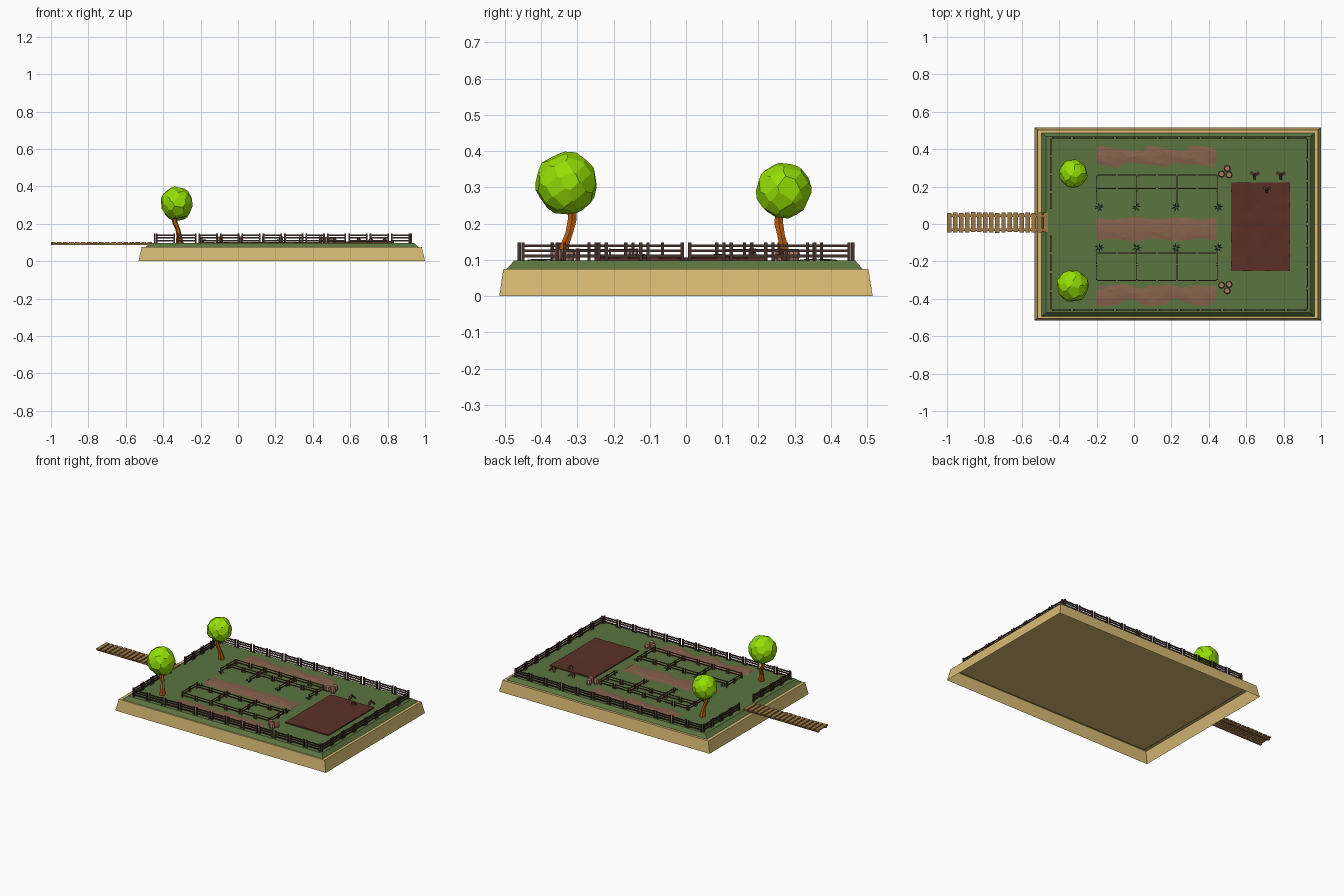
import bpy, bmesh, math, random
from mathutils import Vector, Matrix

if "Cube" in bpy.data.objects:
    bpy.data.objects.remove(bpy.data.objects["Cube"])

random.seed(4)
G = 0.098  # height of the grass


def mat(name, r, g, b):
    m = bpy.data.materials.new(name)
    m.diffuse_color = [(c / 255) ** 2.2 for c in (r, g, b)] + [1]
    m.use_nodes = True
    m.node_tree.nodes["Principled BSDF"].inputs["Base Color"].default_value = m.diffuse_color
    return m


TAN = mat("sand", 214, 184, 114)
GRASS = mat("grass", 92, 116, 66)
SOIL = mat("dark_soil", 92, 52, 42)
EARTH = mat("light_soil", 134, 98, 78)
DARK = mat("dark_wood", 72, 54, 50)
BROWN = mat("trellis_wood", 98, 64, 48)
PLANK = mat("plank_wood", 158, 120, 72)
BARK = mat("bark", 176, 88, 20)
LEAF = mat("foliage", 148, 222, 14)
SPROUT = mat("sprout", 38, 66, 44)
BARREL = mat("barrel_wood", 172, 122, 98)


def obj(name, bm, m):
    bmesh.ops.recalc_face_normals(bm, faces=bm.faces)
    me = bpy.data.meshes.new(name)
    bm.to_mesh(me)
    bm.free()
    me.materials.append(m)
    o = bpy.data.objects.new(name, me)
    bpy.context.collection.objects.link(o)
    return o


def box(bm, c, size, rot=0.0):
    M = Matrix.Translation(c) @ Matrix.Rotation(rot, 4, 'Z') @ Matrix.Diagonal((*size, 1))
    bmesh.ops.create_cube(bm, size=1, matrix=M)


def loft(bm, rings, cap_start=False, cap_end=True):
    vs = [[bm.verts.new(p) for p in r] for r in rings]
    n = len(vs[0])
    for a, b in zip(vs, vs[1:]):
        for i in range(n):
            bm.faces.new((a[i], a[(i + 1) % n], b[(i + 1) % n], b[i]))
    if cap_start:
        bm.faces.new(vs[0])
    if cap_end:
        bm.faces.new(vs[-1])


def rect(x0, x1, y0, y1, z):
    return [(x0, y0, z), (x1, y0, z), (x1, y1, z), (x0, y1, z)]


# sand plinth (hollow underneath) and grass layer
bm = bmesh.new()
loft(bm, [rect(-.532, 1, -.515, .515, 0), rect(-.515, .983, -.504, .503, .075)])
obj("sand_base", bm, TAN)
bm = bmesh.new()
loft(bm, [rect(-.495, .965, -.496, .488, .074), rect(-.47, .943, -.474, .467, G)])
obj("grass_layer", bm, GRASS)


# fence panel: two posts and horizontal rails
def panel(bm, a, b, h, post, rails):
    a, b = Vector(a), Vector(b)
    d, mid = b - a, (a + b) / 2
    ang = math.atan2(d.y, d.x)
    for p in (a, b):
        box(bm, (p.x, p.y, G + h / 2 - .002), (post, post, h + .004), ang)
    for f in rails:
        box(bm, (mid.x, mid.y, G + h * f), (d.length + .006, post * .6, h * .15), ang)


def run(bm, a, b, n, gap, h, post, rails):
    a, b = Vector(a), Vector(b)
    g = (b - a).normalized() * gap / 2
    for i in range(n):
        panel(bm, a.lerp(b, i / n) + g, a.lerp(b, (i + 1) / n) - g, h, post, rails)


# outer fence with an opening at the bridge
X0, X1, Y0, Y1 = -.445, .927, -.46, .46
bm = bmesh.new()
for a, b, n in [((X0, Y0), (X1, Y0), 12), ((X0, Y1), (X1, Y1), 12), ((X1, Y0), (X1, Y1), 8),
                ((X0, Y0), (X0, -.055), 4), ((X0, .075), (X0, Y1), 4)]:
    run(bm, a, b, n, .02, .05, .009, (.25, .55, .82))
obj("outer_fence", bm, DARK)

# low trellises around the two crop beds
bm = bmesh.new()
for rows, y0, y1 in [((.262, .19), .1, .262), ((-.155, -.302), -.302, -.13)]:
    for y in rows:
        run(bm, (-.2, y), (.445, y), 6, .016, .034, .007, (.4, .85))
    for x in (-.2, .015, .23, .445):
        run(bm, (x, y0), (x, y1), 2, .012, .034, .006, (.4, .85))
obj("bed_trellis", bm, BROWN)

# wavy strips of light soil showing through the grass
for k, (y0, y1) in enumerate([(.31, .41), (-.085, .03), (-.43, -.325)]):
    bm = bmesh.new()
    M = Matrix.Translation((.12, (y0 + y1) / 2, G)) @ Matrix.Diagonal((.64, y1 - y0, 1, 1))
    bmesh.ops.create_grid(bm, x_segments=24, y_segments=6, size=.5, matrix=M)
    for v in bm.verts:
        t = (v.co.y - (y0 + y1) / 2) / (y1 - y0)
        w = math.sin(v.co.x * 26 + t * 3)
        edge = abs(t + .22 * w) if k != 1 else abs(t) - .1 + .06 * w
        v.co.z += .004 - .011 * max(0, edge - .12) + random.uniform(-.001, .001)
        v.co.y += .008 * math.sin(v.co.x * 24 + k) if k != 1 else .006 * w
    obj("soil_strip_%d" % (k + 1), bm, EARTH)

# ploughed field
bm = bmesh.new()
M = Matrix.Translation((.677, -.015, G + .007)) @ Matrix.Diagonal((.315, .475, 1, 1))
bmesh.ops.create_grid(bm, x_segments=8, y_segments=12, size=.5, matrix=M)
for v in bm.verts:
    v.co.z += random.uniform(-.001, .002)
rim = [e for e in bm.edges if e.is_boundary]
side = bmesh.ops.extrude_edge_only(bm, edges=rim)["geom"]
for v in side:
    if isinstance(v, bmesh.types.BMVert):
        v.co.z = G - .002
obj("ploughed_field", bm, SOIL)

# plank bridge
bm = bmesh.new()
for y in (-.03, .045):
    box(bm, (-.73, y, .092), (.54, .014, .009))
N = 17
for i in range(N):
    x = -1 + .012 + i * .516 / (N - 1)
    box(bm, (x, .008 + random.uniform(-.002, .002), .1), (.024, .106, .008))
obj("plank_bridge", bm, PLANK)


# trees: bent trunk and faceted ball crown
def tree(tag, path, centre, r):
    bm = bmesh.new()
    rings = []
    for (x, y, z), rad in zip(path, (.021, .014, .012, .014, .012)):
        rings.append([(x + rad * math.cos(a * math.tau / 6), y + rad * math.sin(a * math.tau / 6), z)
                      for a in range(6)])
    loft(bm, rings)
    obj(tag + "_trunk", bm, BARK)

    bm = bmesh.new()
    bmesh.ops.create_cube(bm, size=r * 2.2)
    n = 48
    for i in range(n):  # slice flat facets off a block
        z = 1 - (2 * i + 1) / n
        a = i * 2.39996 + random.uniform(-.2, .2)
        s = math.sqrt(1 - z * z)
        d = Vector((s * math.cos(a), s * math.sin(a), z + random.uniform(-.08, .08))).normalized()
        cut = bmesh.ops.bisect_plane(bm, geom=bm.verts[:] + bm.edges[:] + bm.faces[:], dist=1e-6,
                                     plane_co=d * r * random.uniform(.93, .98), plane_no=d,
                                     clear_outer=True)["geom_cut"]
        edges = [e for e in cut if isinstance(e, bmesh.types.BMEdge) and e.is_boundary]
        if edges:
            bmesh.ops.holes_fill(bm, edges=edges, sides=0)
    bmesh.ops.translate(bm, verts=bm.verts, vec=centre)
    obj(tag + "_crown", bm, LEAF)


tree("front_tree", [(-.312, -.338, .095), (-.315, -.335, .14), (-.322, -.322, .175),
                    (-.338, -.314, .21), (-.34, -.314, .26)], (-.328, -.33, .311), .086)
tree("back_tree", [(-.312, .275, .095), (-.315, .27, .135), (-.322, .262, .17),
                   (-.336, .256, .2), (-.336, .258, .25)], (-.325, .27, .29), .076)

# spiky crop plants
bm = bmesh.new()
for y in (.09, -.127):
    for x in (-.185, .015, .225, .45):
        for i in range(7):
            a = i * math.tau / 7 + random.uniform(-.3, .3)
            u, w = Vector((math.cos(a), math.sin(a), 0)), Vector((-math.sin(a), math.cos(a), 0))
            c = Vector((x, y, G))
            mid = c + u * .012 + Vector((0, 0, .018))
            tip = c + u * .026 + Vector((0, 0, .014))
            bm.faces.new([bm.verts.new(p) for p in (c, mid + w * .004, tip, mid - w * .004)])
obj("crop_plants", bm, SPROUT)

# groups of three barrels
bm = bmesh.new()
for cy, s in ((.275, 1), (-.335, -1)):
    for dx, dy in ((-.022, -.008 * s), (.008, .022 * s), (.018, -.012 * s)):
        rings = [[(.49 + dx + q * math.cos(a * math.tau / 8), cy + dy + q * math.sin(a * math.tau / 8), G + z)
                  for a in range(8)] for z, q in ((-.001, .013), (.015, .018), (.032, .014))]
        loft(bm, rings, True, True)
obj("barrels", bm, BARREL)

# small heaps of sticks beside the field
bm = bmesh.new()
for x, y in ((.645, .262), (.785, .262), (.71, .185)):
    for i in range(3):
        a = i * math.tau / 3 + .5
        M = (Matrix.Translation((x, y, G + .012)) @ Matrix.Rotation(a, 4, 'Z')
             @ Matrix.Translation((.01, 0, 0)) @ Matrix.Rotation(-.8, 4, 'Y')
             @ Matrix.Diagonal((.007, .012, .036, 1)))
        bmesh.ops.create_cube(bm, size=1, matrix=M)
obj("stick_heaps", bm, BROWN)
